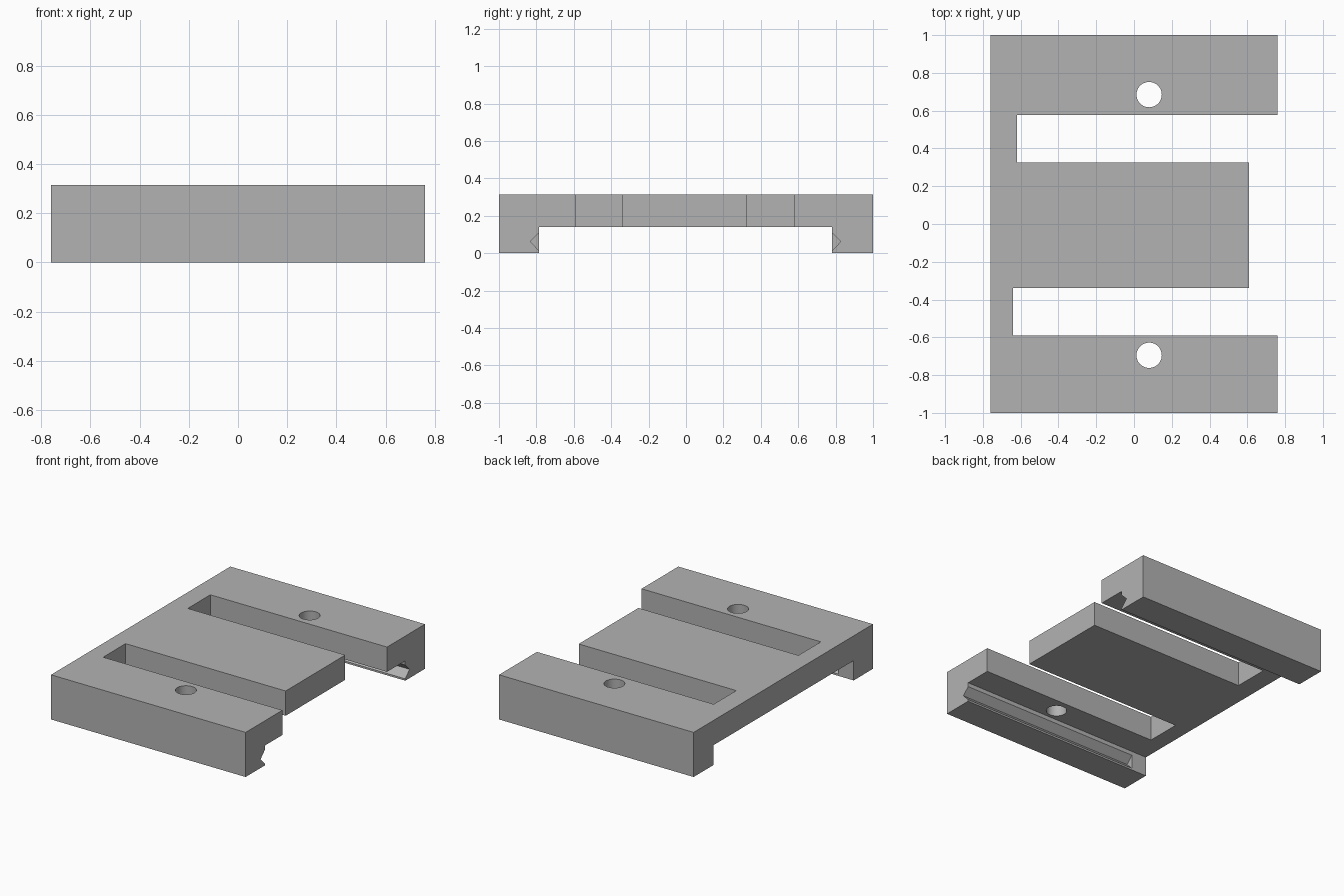
import bpy
import math

if "Cube" in bpy.data.objects:
    bpy.data.objects.remove(bpy.data.objects["Cube"], do_unlink=True)

grey = bpy.data.materials.new("plain_grey")
grey.use_nodes = True
grey.diffuse_color = (0.45, 0.45, 0.45, 1)
grey.node_tree.nodes["Principled BSDF"].inputs["Base Color"].default_value = (0.45, 0.45, 0.45, 1)


def prism(name, profile, x0, x1):
    """Extrude a closed (y, z) profile along x."""
    n = len(profile)
    verts = [(x, y, z) for x in (x0, x1) for y, z in profile]
    faces = [list(range(n))[::-1], list(range(n, 2 * n))]
    faces += [(i, (i + 1) % n, (i + 1) % n + n, i + n) for i in range(n)]
    mesh = bpy.data.meshes.new(name)
    mesh.from_pydata(verts, [], faces)
    mesh.materials.append(grey)
    obj = bpy.data.objects.new(name, mesh)
    bpy.context.collection.objects.link(obj)
    # Make the normals point outward whichever way the profile runs
    bpy.context.view_layer.objects.active = obj
    bpy.ops.object.select_all(action="DESELECT")
    obj.select_set(True)
    bpy.ops.object.mode_set(mode="EDIT")
    bpy.ops.mesh.select_all(action="SELECT")
    bpy.ops.mesh.normals_make_consistent(inside=False)
    bpy.ops.object.mode_set(mode="OBJECT")
    return obj


def box(name, x0, x1, y0, y1, z0, z1):
    return prism(name, [(y0, z0), (y1, z0), (y1, z1), (y0, z1)], x0, x1)


def cut(target, cutter):
    cutter.hide_render = True
    mod = target.modifiers.new(cutter.name, "BOOLEAN")
    mod.operation = "DIFFERENCE"
    mod.solver = "EXACT"
    mod.object = cutter
    bpy.context.view_layer.objects.active = target
    bpy.ops.object.modifier_apply(modifier=mod.name)
    bpy.data.objects.remove(cutter, do_unlink=True)


# Plate with a downturned rail along the front and back
HALF, TOP, UNDER = 0.76, 0.315, 0.14
plate = prism("slotted_plate", [
    (-1, 0), (-0.785, 0), (-0.785, UNDER), (0.78, UNDER),
    (0.78, 0), (1, 0), (1, TOP), (-1, TOP)], -HALF, HALF)

# Long slots open to the left side, and the shortened middle tongue
cut(plate, box("front_slot", -0.64, 1, -0.59, -0.34, -0.1, 0.5))
cut(plate, box("back_slot", -0.62, 1, 0.325, 0.577, -0.1, 0.5))
cut(plate, box("tongue_end", 0.61, 1, -0.5, 0.5, -0.1, 0.5))

# Blind V grooves on the inner faces of the rails
for name, wall, side in (("front_groove", 0.785, -1), ("back_groove", 0.78, 1)):
    tri = [(wall - 0.05, 0.013), (wall, 0.013), (wall + 0.048, 0.062),
           (wall, 0.111), (wall - 0.05, 0.111)]
    cut(plate, prism(name, [(side * y, z) for y, z in tri], -0.64, 1))

# Screw holes
for name, y in (("front_hole", -0.695), ("back_hole", 0.685)):
    bpy.ops.mesh.primitive_cylinder_add(vertices=48, radius=0.067, depth=1, location=(0.08, y, 0.2))
    hole = bpy.context.object
    hole.name = name
    hole.data.materials.append(grey)
    cut(plate, hole)

# Smooth hole walls, crisp edges elsewhere
bpy.ops.object.select_all(action="DESELECT")
plate.select_set(True)
bpy.context.view_layer.objects.active = plate
bpy.ops.object.shade_smooth_by_angle(angle=math.radians(30))
